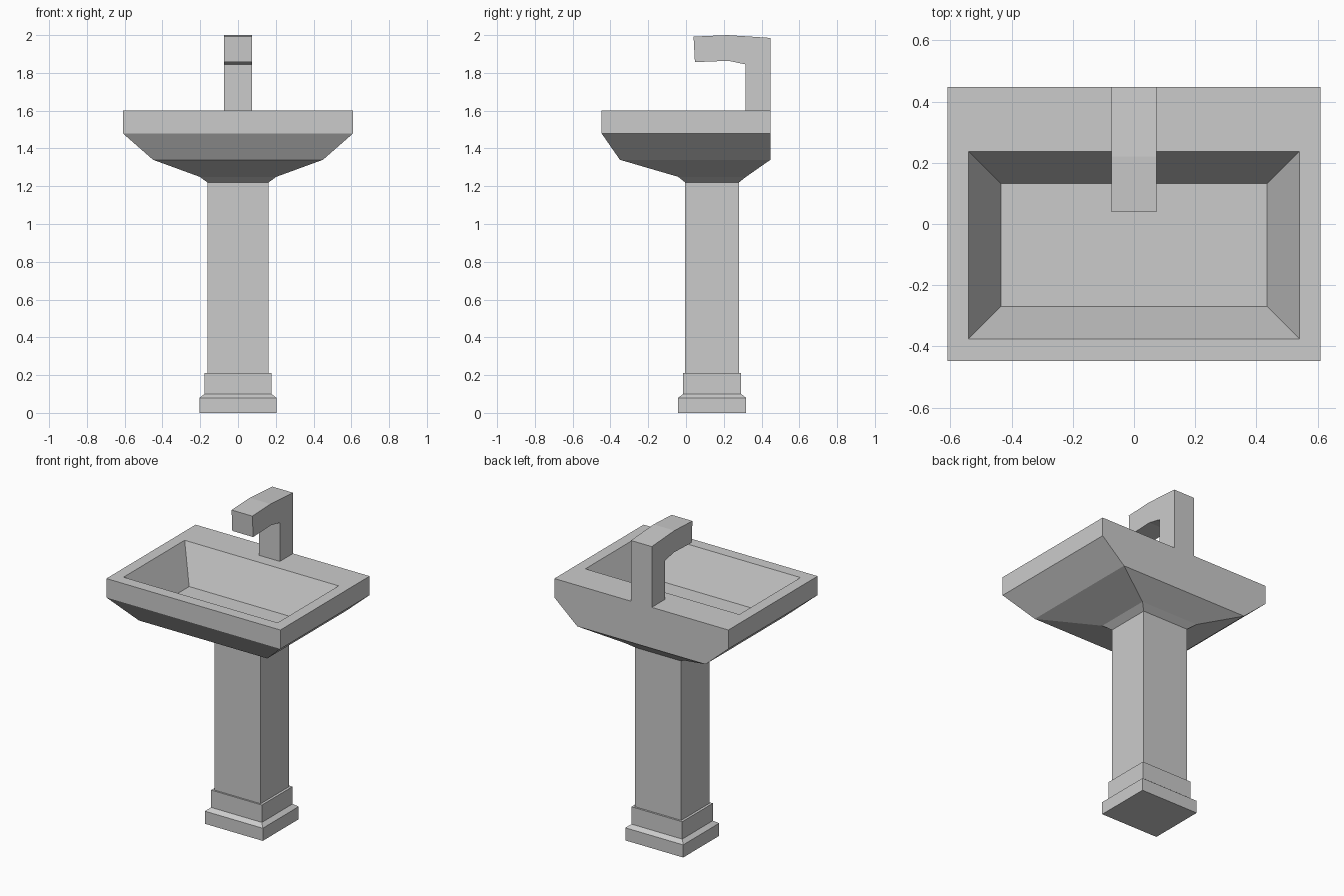
import bpy
import bmesh

cube = bpy.data.objects.get("Cube")
if cube:
    bpy.data.objects.remove(cube, do_unlink=True)

# Single ceramic colour
grey = bpy.data.materials.new("light_grey")
grey.use_nodes = True
colour = (0.6, 0.6, 0.6, 1)
grey.diffuse_color = colour
grey.node_tree.nodes["Principled BSDF"].inputs["Base Color"].default_value = colour


def finish(name, bm):
    bmesh.ops.recalc_face_normals(bm, faces=bm.faces)
    mesh = bpy.data.meshes.new(name)
    bm.to_mesh(mesh)
    bm.free()
    mesh.materials.append(grey)
    obj = bpy.data.objects.new(name, mesh)
    bpy.context.collection.objects.link(obj)
    return obj


def loft(name, sections, cap_start=False, cap_end=False):
    """Join rectangles given as (half width, front y, back y, z)."""
    bm = bmesh.new()
    rings = [[bm.verts.new(p) for p in
              ((-w, f, z), (w, f, z), (w, b, z), (-w, b, z))]
             for w, f, b, z in sections]
    for low, high in zip(rings, rings[1:]):
        for i in range(4):
            j = (i + 1) % 4
            bm.faces.new((low[i], low[j], high[j], high[i]))
    if cap_start:
        bm.faces.new(rings[0])
    if cap_end:
        bm.faces.new(rings[-1])
    return finish(name, bm)


def extrude_profile(name, profile, half_width):
    """Extrude a (y, z) outline across x."""
    bm = bmesh.new()
    sides = [[bm.verts.new((x, y, z)) for y, z in profile]
             for x in (-half_width, half_width)]
    for side in sides:
        bm.faces.new(side)
    for i in range(len(profile)):
        j = (i + 1) % len(profile)
        bm.faces.new((sides[0][i], sides[0][j], sides[1][j], sides[1][i]))
    return finish(name, bm)


# Stepped foot and square column
loft("pedestal", [
    (0.203, -0.042, 0.318, 0),
    (0.203, -0.042, 0.318, 0.08),
    (0.178, -0.015, 0.292, 0.1),
    (0.178, -0.015, 0.292, 0.21),
    (0.162, -0.004, 0.28, 0.21),
    (0.162, -0.004, 0.28, 1.22),
], cap_start=True)

# Flared underside, rim and recessed bowl, flat against the wall at the back
loft("basin", [
    (0.162, -0.004, 0.28, 1.22),
    (0.203, -0.042, 0.318, 1.25),
    (0.45, -0.35, 0.447, 1.34),
    (0.61, -0.447, 0.447, 1.48),
    (0.61, -0.447, 0.447, 1.6),
    (0.54, -0.375, 0.237, 1.6),
    (0.435, -0.27, 0.132, 1.375),
], cap_end=True)

# Square tap with a slightly arched spout
extrude_profile("tap", [
    (0.447, 1.6), (0.447, 1.985), (0.22, 2.0), (0.04, 1.992),
    (0.047, 1.857), (0.225, 1.864), (0.315, 1.845), (0.315, 1.6),
], 0.073)
